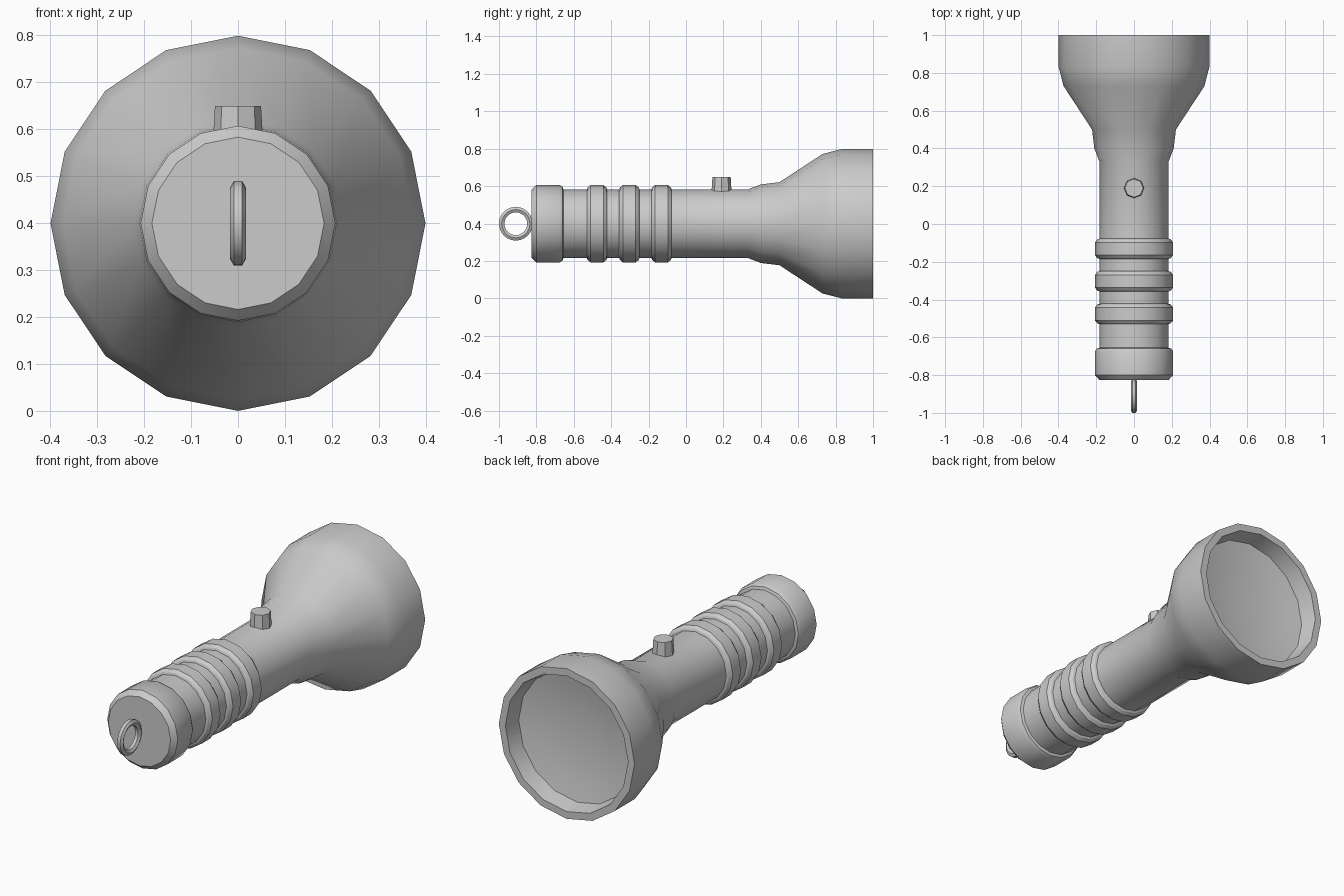
import bpy, bmesh
from math import cos, sin, pi, radians

if "Cube" in bpy.data.objects:
    bpy.data.objects.remove(bpy.data.objects["Cube"])

AXIS_Z = 0.399


def finish(name, bm, smooth=30):
    bmesh.ops.remove_doubles(bm, verts=bm.verts, dist=1e-5)
    bmesh.ops.recalc_face_normals(bm, faces=bm.faces)
    me = bpy.data.meshes.new(name)
    bm.to_mesh(me)
    bm.free()
    ob = bpy.data.objects.new(name, me)
    bpy.context.collection.objects.link(ob)
    bpy.ops.object.select_all(action='DESELECT')
    ob.select_set(True)
    bpy.context.view_layer.objects.active = ob
    bpy.ops.object.shade_smooth_by_angle(angle=radians(smooth))
    return ob


def lathe(name, profile, place, segs=16, closed=False, smooth=30, flip=False):
    """Revolve (distance along axis, radius) points; place maps them to xyz."""
    bm = bmesh.new()
    rings = [[bm.verts.new(place(d, r * cos(2 * pi * i / segs), r * sin(2 * pi * i / segs)))
              for i in range(segs)] for d, r in profile]
    pairs = list(zip(rings, rings[1:]))
    if closed:
        pairs.append((rings[-1], rings[0]))
    for a, b in pairs:
        for i in range(segs):
            j = (i + 1) % segs
            bm.faces.new((a[i], a[j], b[j], b[i]))
    ob = finish(name, bm, smooth)
    if flip:
        ob.data.flip_normals()
    return ob


def along_y(d, u, v):
    return (u, d, AXIS_Z + v)


# Housing: ribbed grip, tube, flared head and inner rim
R = 0.183
grip = [(-0.655, R)]
for start in (-0.53, -0.357, -0.185):
    grip += [(start, R), (start + 0.004, 0.194), (start + 0.02, 0.207),
             (start + 0.088, 0.207), (start + 0.104, 0.194), (start + 0.108, R)]
head = [(0.33, R), (0.40, 0.21), (0.50, 0.222), (0.73, 0.373), (0.83, 0.3985),
        (1.0, 0.3985), (1.0, 0.36), (0.91, 0.345)]
# Lens: shallow dish set back inside the rim
dish = [(0.91, 0.345), (0.892, 0.25), (0.88, 0.13), (0.876, 0.0)]
housing = lathe("housing", grip + head + dish[1:], along_y)

# Tail cap
lathe("tail_cap", [(-0.826, 0.0), (-0.826, 0.183), (-0.80, 0.207), (-0.676, 0.207),
                   (-0.66, 0.198), (-0.655, R)], along_y)

# Switch button: small tapered octagon
lathe("switch_button", [(0.56, 0.054), (0.648, 0.049), (0.648, 0.0)],
      lambda d, u, v: (u, 0.19 + v, d), segs=8)

# Lanyard ring: hexagonal section, standing in the y-z plane
section = [(0.017 * cos(k * pi / 3), 0.0755 + 0.017 * sin(k * pi / 3)) for k in range(6)]
lathe("lanyard_ring", section, lambda d, u, v: (d, -0.91 + u, AXIS_Z + v),
      segs=24, closed=True)
